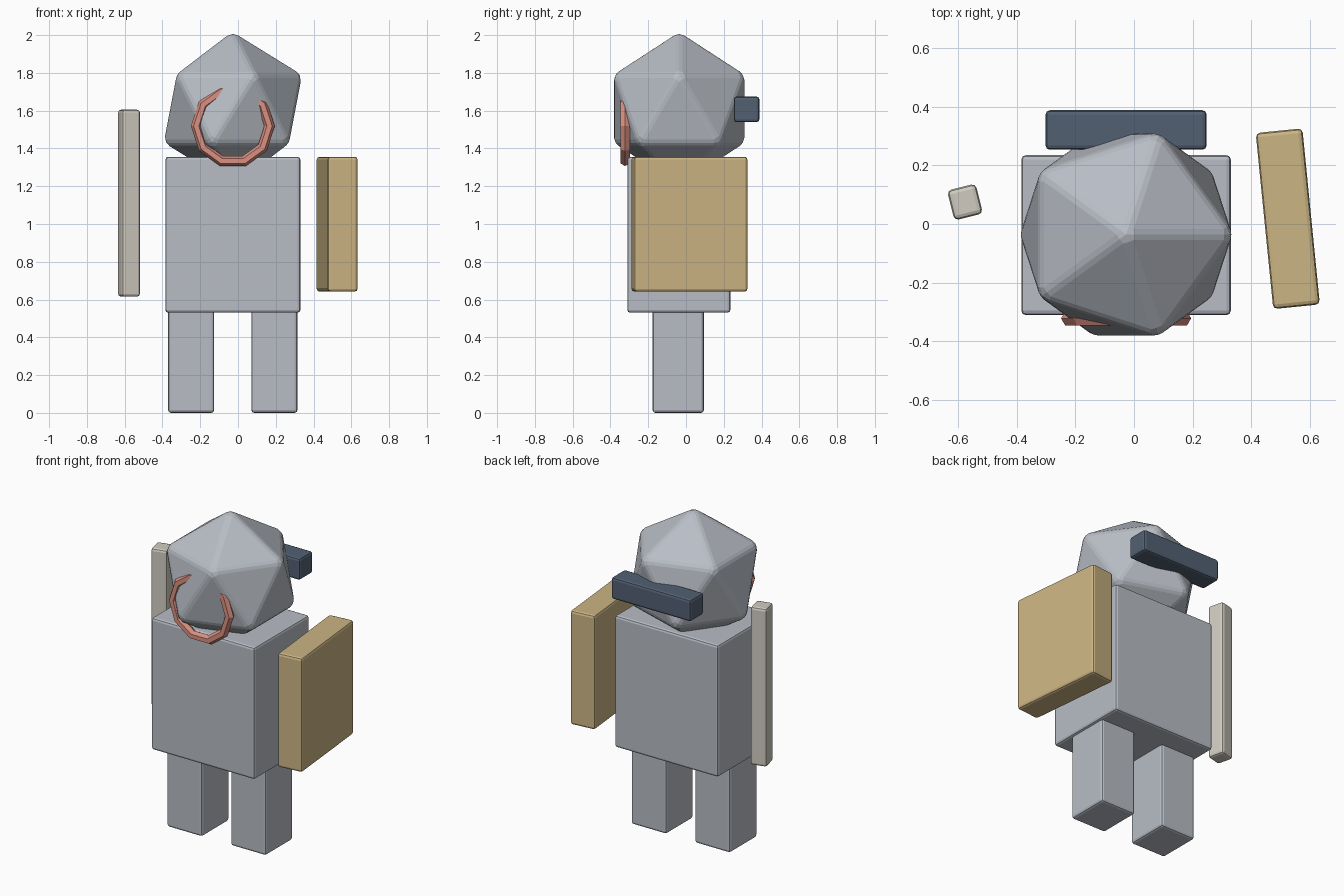
import bpy
import math

if "Cube" in bpy.data.objects:
    bpy.data.objects.remove(bpy.data.objects["Cube"])


def material(name, rgb):
    m = bpy.data.materials.new(name)
    m.diffuse_color = (*rgb, 1)
    m.use_nodes = True
    m.node_tree.nodes["Principled BSDF"].inputs["Base Color"].default_value = m.diffuse_color
    return m


STONE = material("stone grey", (0.48, 0.51, 0.56))
GOLD = material("sand gold", (0.60, 0.46, 0.23))
BONE = material("pale bone", (0.63, 0.60, 0.53))
PINK = material("clay pink", (0.70, 0.28, 0.22))
SLATE = material("dark slate", (0.085, 0.118, 0.17))


def finish(obj, name, mat, bevel=0.0):
    """Name, colour and soften the edges of a part."""
    obj.name = name
    obj.data.materials.append(mat)
    if bevel:
        mod = obj.modifiers.new("soft edges", 'BEVEL')
        mod.width = bevel
        mod.segments = 2
        mod.limit_method = 'ANGLE'
        mod.angle_limit = math.radians(30)
    return obj


def box(name, centre, size, mat, turn=0.0, bevel=0.015):
    bpy.ops.mesh.primitive_cube_add(size=1, location=centre)
    obj = bpy.context.object
    obj.scale = size
    bpy.ops.object.transform_apply(location=False, rotation=False, scale=True)
    obj.rotation_euler.z = math.radians(turn)
    return finish(obj, name, mat, bevel)


# Body and legs
box("torso", (-0.027, -0.038, 0.943), (0.715, 0.546, 0.825), STONE)
for side, x in (("left", -0.248), ("right", 0.193)):
    box(side + "_leg", (x, -0.041, 0.275), (0.244, 0.272, 0.55), STONE)

# Faceted head, sunk into the torso
bpy.ops.mesh.primitive_ico_sphere_add(subdivisions=1, radius=0.41,
                                      location=(-0.027, -0.036, 1.61))
finish(bpy.context.object, "head", STONE, 0.02)

# Ring partly buried in the face
bpy.ops.mesh.primitive_torus_add(major_segments=10, minor_segments=6,
                                 major_radius=0.194, minor_radius=0.028,
                                 location=(-0.027, -0.322, 1.518),
                                 rotation=(math.pi / 2, 0, 0))
finish(bpy.context.object, "face_ring", PINK)

# Bar behind the head, shield and staff beside the body
box("back_bar", (-0.027, 0.321, 1.607), (0.55, 0.135, 0.136), SLATE)
box("shield", (0.525, 0.018, 0.999), (0.16, 0.604, 0.714), GOLD, turn=5.7)
box("staff", (-0.577, 0.075, 1.11), (0.1, 0.105, 0.99), BONE, turn=14)
